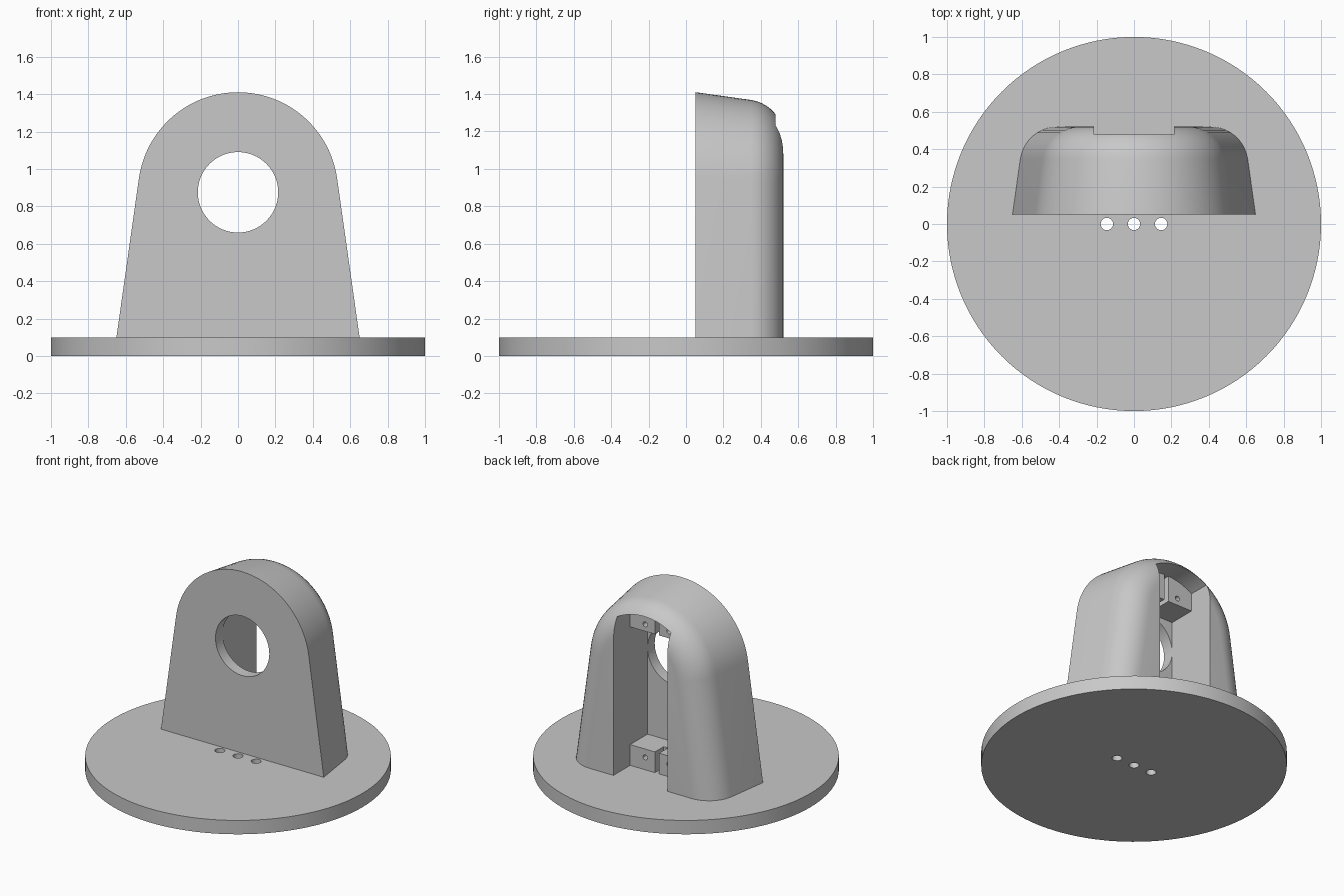
import bpy, bmesh, math

if "Cube" in bpy.data.objects:
    bpy.data.objects.remove(bpy.data.objects["Cube"])

grey = bpy.data.materials.new("plain_grey")
grey.diffuse_color = (0.58, 0.58, 0.58, 1)
grey.use_nodes = True
grey.node_tree.nodes["Principled BSDF"].inputs["Base Color"].default_value = grey.diffuse_color

CZ, R, ZB = 0.875, 0.535, 0.1      # arc centre height, arc radius, foot height
TILT = math.radians(8.05)          # lean of the side walls
DRAFT = math.tan(math.radians(8))  # taper from front to back
Y0, Y1, FIL = 0.05, 0.52, 0.2      # front, back, rear fillet radius
W = 0.215                          # slot half width and eye radius


def loft(name, rings):
    """Closed solid through a list of equal-length point rings."""
    bm = bmesh.new()
    vs = [[bm.verts.new(p) for p in ring] for ring in rings]
    n = len(vs[0])
    for a, b in zip(vs, vs[1:]):
        for i in range(n):
            j = (i + 1) % n
            bm.faces.new((a[i], a[j], b[j], b[i]))
    bm.faces.new(vs[0])
    bm.faces.new(vs[-1])
    bmesh.ops.recalc_face_normals(bm, faces=bm.faces[:])
    me = bpy.data.meshes.new(name)
    bm.to_mesh(me)
    bm.free()
    me.materials.append(grey)
    ob = bpy.data.objects.new(name, me)
    bpy.context.collection.objects.link(ob)
    return ob


def cylinder(name, r, c, depth, axis, n=32):
    """Cylinder starting at c and running along +axis ('y' or 'z')."""
    rings = []
    for h in (0, depth):
        ring = []
        for i in range(n):
            u = r * math.cos(2 * math.pi * i / n)
            v = r * math.sin(2 * math.pi * i / n)
            off = (u, v, h) if axis == 'z' else (u, h, v)
            ring.append([c[k] + off[k] for k in range(3)])
        rings.append(ring)
    return loft(name, rings)


def box(name, x0, x1, y0, y1, z0, z1):
    return loft(name, [[(x0, y0, z), (x1, y0, z), (x1, y1, z), (x0, y1, z)] for z in (z0, z1)])


def cut(ob, cutters):
    for c in cutters:
        m = ob.modifiers.new("cut", 'BOOLEAN')
        m.operation, m.solver, m.object = 'DIFFERENCE', 'EXACT', c
        bpy.context.view_layer.objects.active = ob
        bpy.ops.object.modifier_apply(modifier=m.name)
        bpy.data.objects.remove(c, do_unlink=True)


def smooth(ob):
    bpy.ops.object.select_all(action='DESELECT')
    ob.select_set(True)
    bpy.context.view_layer.objects.active = ob
    bpy.ops.object.shade_smooth_by_angle(angle=math.radians(30))


def outline(y, inset, n=40):
    """Arched housing outline, shrunk evenly by inset."""
    r = R - inset
    arc = []
    for i in range(n + 1):
        a = TILT + (math.pi - 2 * TILT) * i / n
        arc.append((r * math.cos(a), y, CZ + r * math.sin(a)))
    x, z = arc[0][0], arc[0][2]
    foot = x + (z - ZB) * math.tan(TILT)
    return [(foot, y, ZB)] + arc + [(-foot, y, ZB)]


# Round base plate with three through holes
base = cylinder("base_plate", 1.0, (0, 0, 0), 0.1, 'z', 128)
cut(base, [cylinder("hole_cutter", 0.033, (x, 0, -0.1), 0.4, 'z') for x in (-0.145, 0, 0.145)])
smooth(base)

# Tapered arched housing with a rounded rear edge
yc = Y1 - FIL
dc = DRAFT * (yc - Y0) + FIL / math.cos(math.atan(DRAFT))
rings = [outline(Y0, 0)]
for i in range(11):
    a = math.atan(DRAFT) + (math.pi / 2 - math.atan(DRAFT)) * i / 10
    rings.append(outline(yc + FIL * math.sin(a), dc - FIL * math.cos(a)))
housing = loft("housing", rings)

# Rear slot with arched ceiling, and the round eye through the front wall
ceil_r = 0.415
top = [(W - 2 * W * i / 16) for i in range(17)]
prof = [(W, 0.0)] + [(x, CZ + math.sqrt(ceil_r ** 2 - x * x)) for x in top] + [(-W, 0.0)]
slot = loft("slot_cutter", [[(x, y, z) for x, z in prof] for y in (0.132, 0.7)])
eye = cylinder("eye_cutter", W, (0, -0.1, CZ), 0.35, 'y', 64)
cut(housing, [slot, eye])
smooth(housing)

# Mounting blocks at floor and ceiling, with a groove and two screw holes each
for name, z0, z1, zh in (("lower_block", 0.1, 0.25, 0.19), ("upper_block", 1.1, 1.31, 1.15)):
    block = box(name, -W - 0.01, W + 0.01, 0.12, 0.33, z0, z1)
    cutters = [box("groove_cutter", -0.017, 0.017, 0.23, 0.4, z0 - 0.1, z1 + 0.1)]
    cutters += [cylinder("screw_cutter", 0.018, (s * 0.095, 0.2, zh), 0.3, 'y', 20) for s in (-1, 1)]
    cut(block, cutters)
    smooth(block)
